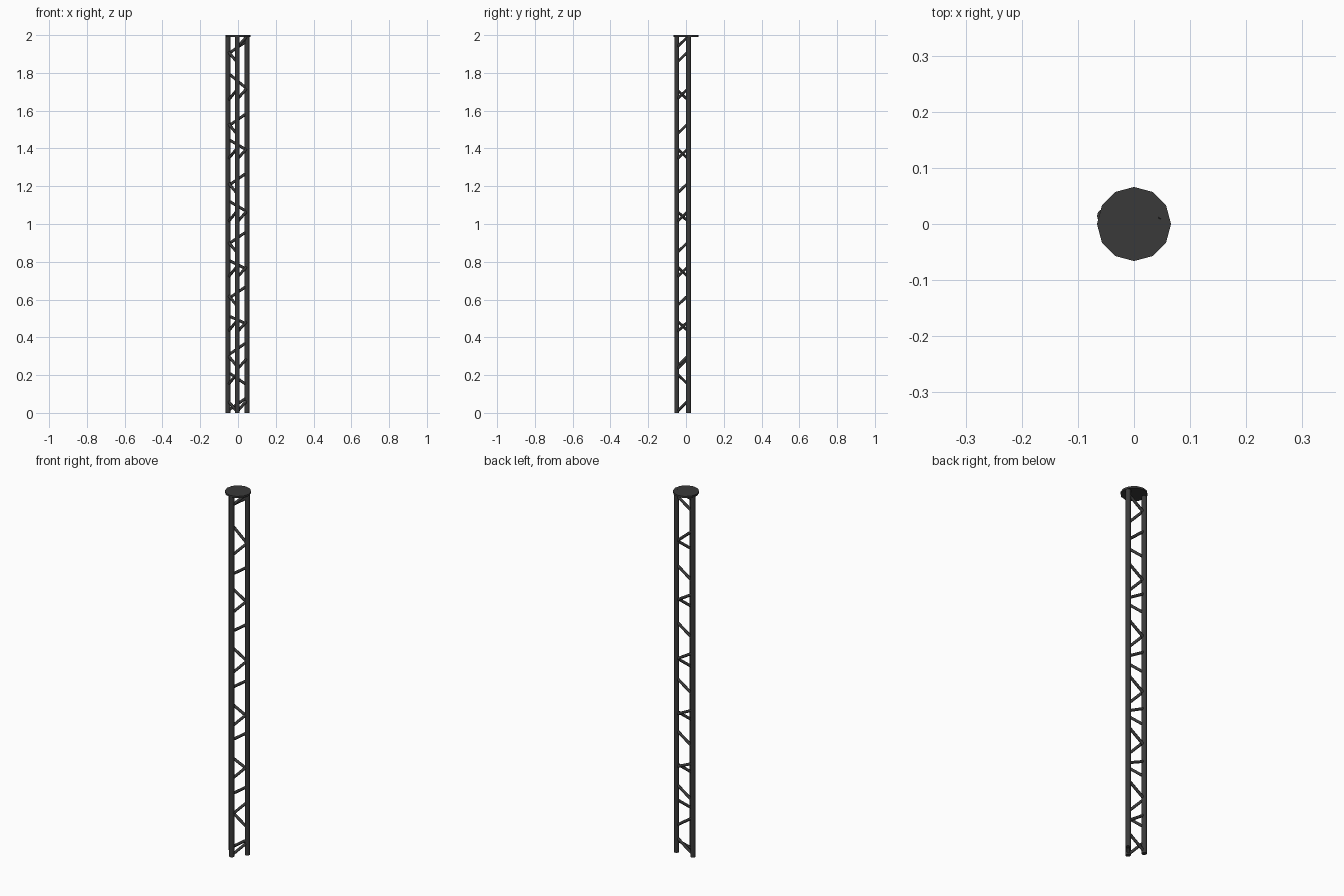
import bpy, math
from mathutils import Vector

if "Cube" in bpy.data.objects:
    bpy.data.objects.remove(bpy.data.objects["Cube"])

metal = bpy.data.materials.new("dark_metal")
metal.diffuse_color = (0.042, 0.042, 0.042, 1)
metal.use_nodes = True
metal.node_tree.nodes["Principled BSDF"].inputs["Base Color"].default_value = metal.diffuse_color

# Plan positions of the three upright tubes
L, R, M = (-0.053, 0.014), (0.048, 0.014), (-0.004, -0.049)


def tube(name, a, b, radius, sides, smooth=True):
    a, b = Vector(a), Vector(b)
    d = b - a
    bpy.ops.mesh.primitive_cylinder_add(vertices=sides, radius=radius, depth=d.length,
                                        location=(a + b) / 2)
    ob = bpy.context.object
    ob.name = name
    ob.rotation_euler = d.to_track_quat('Z', 'Y').to_euler()
    ob.data.materials.append(metal)
    if smooth:
        bpy.ops.object.shade_smooth_by_angle(angle=math.radians(50))
    return ob


def brace(name, p, zp, q, zq):
    tube(name, (*p, zp), (*q, zq), 0.0075, 8)


# Uprights
for name, p in (("left_upright", L), ("right_upright", R), ("front_upright", M)):
    tube(name, (*p, 0), (*p, 1.995), 0.013, 12)

# Top plate, twelve sided
tube("top_plate", (0, 0, 1.99), (0, 0, 2.0), 0.066, 12, smooth=False)

# Back face: falling and rising braces
for a, b in ((1.80, 1.715), (1.45, 1.39), (1.125, 1.065), (0.81, 0.76), (0.515, 0.47), (0.216, 0.147)):
    brace("back_brace_falling", L, a, R, b)
for c in (1.935, 1.552, 1.237, 0.927, 0.638, 0.34, 0.047):
    brace("back_brace_rising", L, c - 0.035, R, c + 0.035)

# Front right face: rising braces
for c in (1.965, 1.69, 1.372, 1.04, 0.747, 0.457, 0.26, 0.037):
    brace("right_brace", M, c - 0.03, R, c + 0.03)

# Front left face: zigzag
for c in (1.885, 1.504, 1.19, 0.877, 0.595, 0.275, 0.035):
    brace("left_brace_falling", L, c + 0.03, M, c - 0.03)
for c in (1.683, 1.372, 1.04, 0.747, 0.46, 0.178):
    brace("left_brace_rising", L, c - 0.03, M, c + 0.03)
